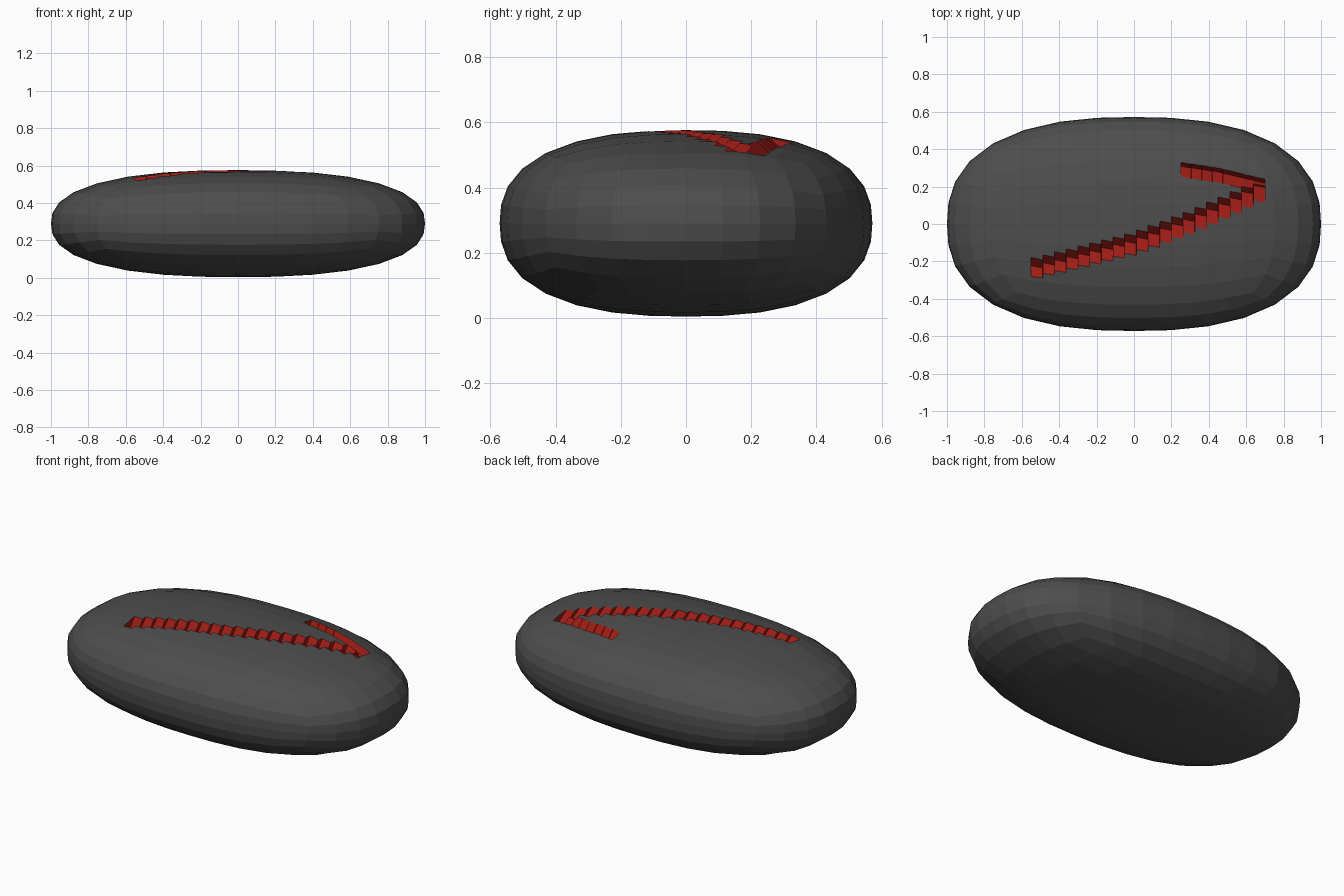
import bpy, bmesh, math
from mathutils import Vector

if "Cube" in bpy.data.objects:
    bpy.data.objects.remove(bpy.data.objects["Cube"])

HX, HY, HZ, POWER = 1.0, 0.572, 0.286, 2.45


def material(name, colour):
    m = bpy.data.materials.new(name)
    m.diffuse_color = colour
    m.use_nodes = True
    m.node_tree.nodes["Principled BSDF"].inputs["Base Color"].default_value = m.diffuse_color
    return m


dark = material("dark_grey", (0.075, 0.075, 0.075, 1))
red = material("red", (0.35, 0.012, 0.008, 1))


def make_object(name, bm, mat):
    mesh = bpy.data.meshes.new(name)
    bmesh.ops.recalc_face_normals(bm, faces=bm.faces)
    bm.to_mesh(mesh)
    bm.free()
    ob = bpy.data.objects.new(name, mesh)
    bpy.context.collection.objects.link(ob)
    mesh.materials.append(mat)
    return ob


def surface_z(x, y):
    r = 1 - abs(x / HX) ** POWER - abs(y / HY) ** POWER
    return 0.29 + HZ * max(r, 0) ** (1 / POWER)


# Pebble body: a gridded cube rounded into a soft pillow shape
bm = bmesh.new()
bmesh.ops.create_cube(bm, size=2)
bmesh.ops.subdivide_edges(bm, edges=bm.edges[:], cuts=7, use_grid_fill=True)
for v in bm.verts:
    d = Vector([math.tan(c * math.pi / 4) for c in v.co])
    d /= sum(abs(c) ** POWER for c in d) ** (1 / POWER)
    v.co = (d.x * HX, d.y * HY, d.z * HZ + 0.29)
body = make_object("pebble_body", bm, dark)


def path_y(points, x):
    for (x0, y0), (x1, y1) in zip(points, points[1:]):
        if x <= x1:
            break
    return y0 + (y1 - y0) * (x - x0) / (x1 - x0)


def groove_cutter(name, points, teeth, width, depth):
    """V-shaped trench cutter swept in stepped tiles along x."""
    bm = bmesh.new()
    x0, x1 = points[0][0], points[-1][0]
    rings = []
    for i in range(teeth):
        xa = x0 + (x1 - x0) * i / teeth
        xb = x0 + (x1 - x0) * (i + 1) / teeth
        yc = path_y(points, (xa + xb) / 2)
        for x, shift in ((xa + 0.0005, 0.006), (xb - 0.0005, -0.006)):
            y, z = yc + shift, surface_z(x, yc)
            section = ((0.75, 1), (0.1, -1), (-1.1, 1))
            rings.append([bm.verts.new((x, y + width * a, z + depth * b))
                          for a, b in section])
    for a, b in zip(rings, rings[1:]):
        for k in range(3):
            j = (k + 1) % 3
            bm.faces.new((a[k], a[j], b[j], b[k]))
    bm.faces.new(rings[0])
    bm.faces.new(rings[-1])
    bmesh.ops.triangulate(bm, faces=bm.faces[:])
    return make_object(name, bm, red)


# Long curved groove and its short returning hook
cutters = [
    groove_cutter("long_groove", [(-0.55, -0.25), (0, -0.105), (0.3, 0.01),
                                  (0.5, 0.1), (0.7, 0.205)], 20, 0.12, 0.045),
    groove_cutter("hook_groove", [(0.25, 0.3), (0.45, 0.27), (0.7, 0.21)],
                  8, 0.08, 0.045),
]
body.data.materials.append(red)
for c in cutters:
    mod = body.modifiers.new(c.name, "BOOLEAN")
    mod.operation = "DIFFERENCE"
    mod.solver = "EXACT"
    mod.material_mode = "TRANSFER"
    mod.object = c
    c.hide_render = True

# Bake the cuts and drop the cutters
dg = bpy.context.evaluated_depsgraph_get()
carved = bpy.data.meshes.new_from_object(body.evaluated_get(dg))
body.modifiers.clear()
body.data = carved
for c in cutters:
    bpy.data.objects.remove(c)
